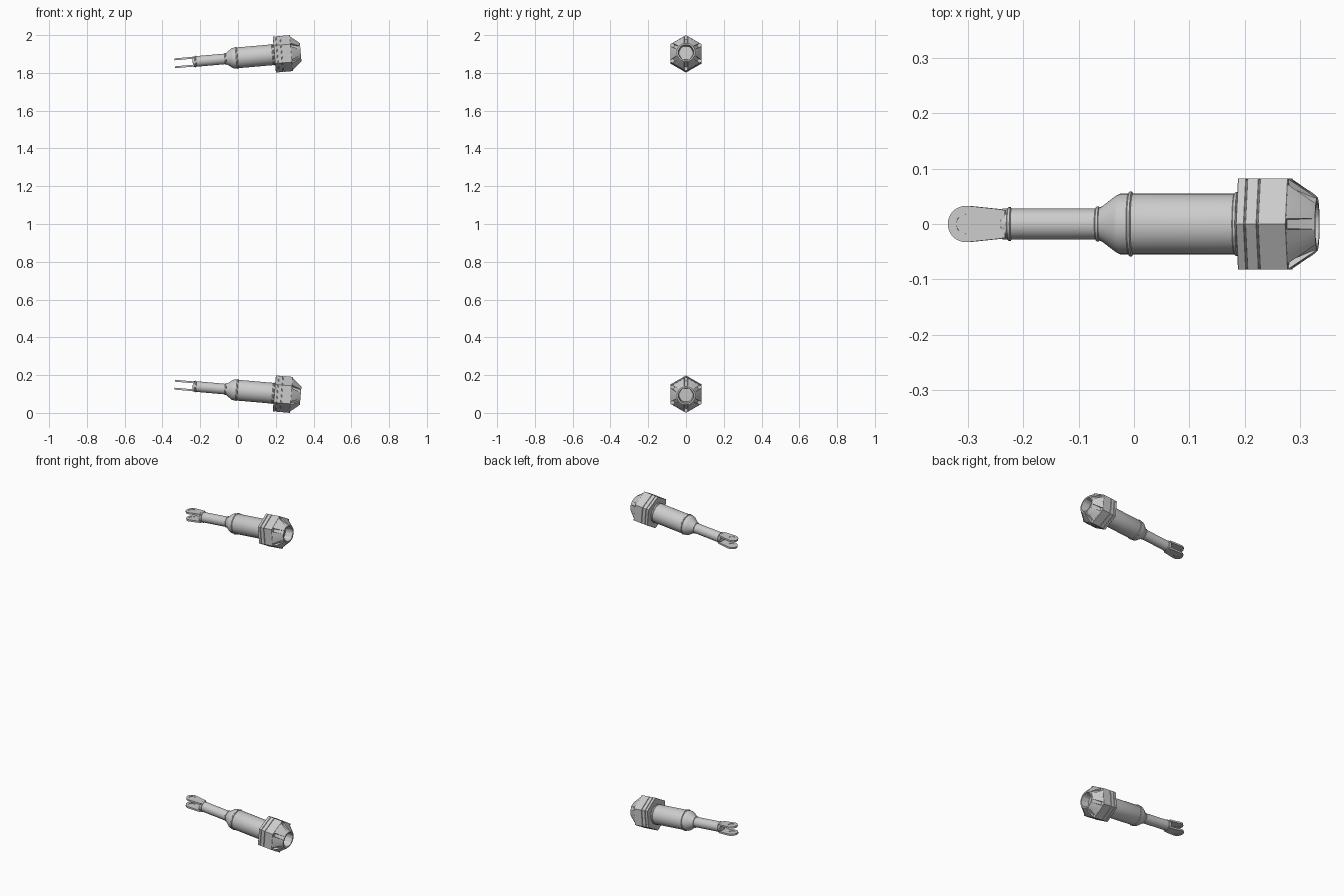
import bpy, bmesh
from math import sin, cos, pi, asin, radians
from mathutils import Matrix, Vector

old = bpy.data.objects.get("Cube")
if old:
    bpy.data.objects.remove(old, do_unlink=True)

TILT = radians(5)
HEX_R = 0.0955
FLAT = HEX_R * cos(pi / 6)
SECTOR = pi / 3


def finish(obj, place, angle=30):
    obj.matrix_world = place
    bpy.ops.object.select_all(action='DESELECT')
    obj.select_set(True)
    bpy.context.view_layer.objects.active = obj
    bpy.ops.object.shade_smooth_by_angle(angle=radians(angle))


def loft(name, rings, place):
    """Skin a list of equal point rings and close both ends."""
    bm = bmesh.new()
    loops = [[bm.verts.new(p) for p in ring] for ring in rings]
    count = len(loops[0])
    for a, b in zip(loops, loops[1:]):
        for i in range(count):
            j = (i + 1) % count
            bm.faces.new((a[i], a[j], b[j], b[i]))
    bm.faces.new(loops[0])
    bm.faces.new(loops[-1])
    bmesh.ops.recalc_face_normals(bm, faces=bm.faces)
    mesh = bpy.data.meshes.new(name)
    bm.to_mesh(mesh)
    bm.free()
    obj = bpy.data.objects.new(name, mesh)
    bpy.context.collection.objects.link(obj)
    finish(obj, place)


def polar(x, r, a):
    # angle zero points straight up
    return Vector((x, r * sin(a), r * cos(a)))


def lathe(name, profile, place, sides=32):
    rings = [[polar(x, r, 2 * pi * i / sides) for i in range(sides)]
             for x, r in profile]
    loft(name, rings, place)


def collar(name, x, r, place, half=0.004, lip=0.0015):
    lathe(name, [(x - half, r - lip), (x - half / 2, r + lip),
                 (x + half / 2, r + lip), (x + half, r - lip)], place)


def hex_plate(name, start, end, r, place, chamfer=0.002):
    lathe(name, [(start, r - chamfer), (start + chamfer, r),
                 (end - chamfer, r), (end, r - chamfer)], place, 6)


def cap_ring(x, r, depth, hexagonal=False):
    """Ring with a groove of the given depth at each hexagon corner."""
    points = []
    groove = asin(0.010 / r)
    offsets = [(-groove, 0), (-groove, depth), (groove, depth), (groove, 0)]
    offsets += [(SECTOR * t, 0) for t in (0.3, 0.5, 0.7)]
    for k in range(6):
        for a, d in offsets:
            radius = r
            if hexagonal:
                radius = r * cos(pi / 6) / cos(a % SECTOR - pi / 6)
            points.append(polar(x, radius - d, a + k * SECTOR))
    return points


def fork_plate(name, z, place):
    """Rounded lug with an eye, extruded from a flat curve."""
    cx, r, eye = -0.303, 0.033, 0.018
    arc = [radians(80 + 200 * i / 16) for i in range(17)]
    outline = [(cx + r * cos(a), r * sin(a)) for a in arc]
    outline += [(-0.245, -0.027), (-0.232, -0.025),
                (-0.232, 0.025), (-0.245, 0.027)]
    hole = [(cx + eye * cos(i * pi / 6), eye * sin(i * pi / 6))
            for i in range(12)]
    curve = bpy.data.curves.new(name, 'CURVE')
    curve.dimensions = '2D'
    curve.fill_mode = 'BOTH'
    curve.extrude = 0.005
    for pts in (outline, hole):
        spline = curve.splines.new('POLY')
        spline.points.add(len(pts) - 1)
        for p, (x, y) in zip(spline.points, pts):
            p.co = (x, y, 0, 1)
        spline.use_cyclic_u = True
    obj = bpy.data.objects.new(name, curve)
    bpy.context.collection.objects.link(obj)
    bpy.ops.object.select_all(action='DESELECT')
    obj.select_set(True)
    bpy.context.view_layer.objects.active = obj
    bpy.ops.object.convert(target='MESH')
    finish(bpy.context.view_layer.objects.active,
           place @ Matrix.Translation((0, 0, z)))

    # Thin plug that closes the eye part way through
    plug = [[(x, y, z + h) for x, y in hole] for h in (-0.003, 0.003)]
    loft(name + "_eye", plug, place)


def piston(prefix, height, tilt):
    place = Matrix.Translation((0, 0, height)) @ Matrix.Rotation(tilt, 4, 'Y')

    # Fork and rod
    for side, z in (("top", 0.021), ("bottom", -0.021)):
        fork_plate(f"{prefix}_fork_{side}", z, place)
    lathe(prefix + "_rod", [(-0.241, 0.026), (-0.238, 0.028),
                            (-0.05, 0.028)], place)
    collar(prefix + "_rod_collar", -0.226, 0.029, place)

    # Barrel with tapered neck
    collar(prefix + "_neck_collar", -0.066, 0.030, place)
    lathe(prefix + "_barrel", [(-0.064, 0.029), (-0.058, 0.032),
                               (-0.033, 0.051), (-0.025, 0.055),
                               (0.195, 0.055)], place)
    collar(prefix + "_barrel_collar", -0.006, 0.057, place)
    collar(prefix + "_barrel_end_collar", 0.186, 0.056, place)

    # Hexagonal head made of stacked plates around a core
    for i, (a, b) in enumerate([(0.193, 0.208), (0.210, 0.231),
                                (0.233, 0.284)]):
        hex_plate(f"{prefix}_head_plate_{i + 1}", a, b, HEX_R, place, 0.001)
    hex_plate(prefix + "_head_core", 0.2, 0.28, HEX_R - 0.004, place)

    # Grooved cap tapering to a hollow round mouth
    rings = [cap_ring(0.283, HEX_R - 0.001, 0.016, True),
             cap_ring(0.325, 0.056, 0.004),
             cap_ring(0.333, 0.049, 0),
             cap_ring(0.333, 0.041, 0),
             cap_ring(0.288, 0.037, 0)]
    # Drop the repeated points by welding where the groove fades out
    loft(prefix + "_cap", rings, place)
    mesh = bpy.data.objects[prefix + "_cap"].data
    bm = bmesh.new()
    bm.from_mesh(mesh)
    bmesh.ops.remove_doubles(bm, verts=bm.verts, dist=1e-5)
    bm.to_mesh(mesh)
    bm.free()


piston("upper", 1.88, -TILT)
piston("lower", 0.12, TILT)
